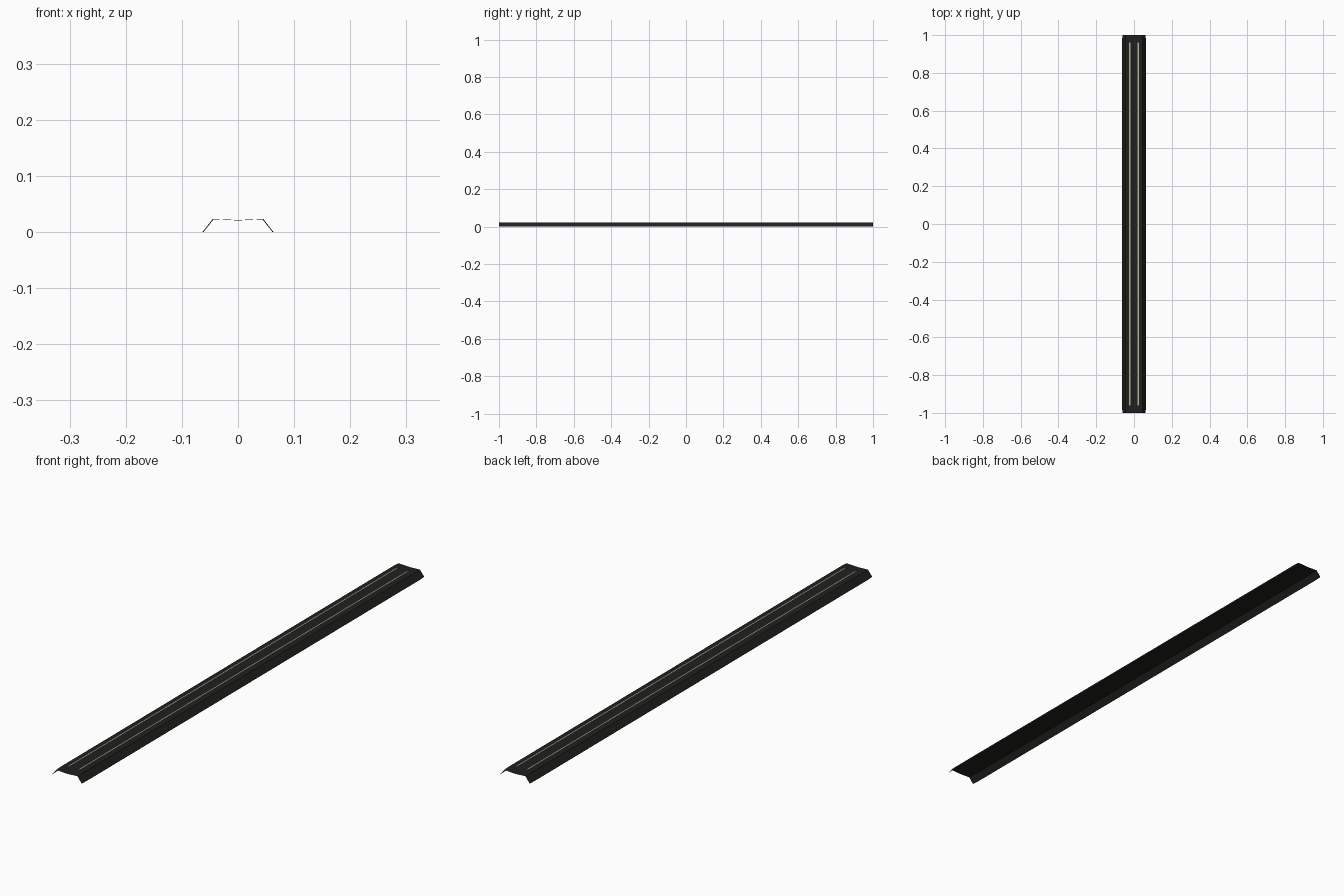
import bpy

if "Cube" in bpy.data.objects:
    bpy.data.objects.remove(bpy.data.objects["Cube"])


def material(name, rgb):
    m = bpy.data.materials.new(name)
    m.diffuse_color = (*rgb, 1)
    m.use_nodes = True
    m.node_tree.nodes["Principled BSDF"].inputs["Base Color"].default_value = m.diffuse_color
    return m


def make(name, verts, faces, mat):
    me = bpy.data.meshes.new(name)
    me.from_pydata(verts, [], faces)
    me.materials.append(mat)
    ob = bpy.data.objects.new(name, me)
    bpy.context.collection.objects.link(ob)
    return ob


black = material("black", (0.014, 0.014, 0.013))
beige = material("beige", (0.5, 0.43, 0.35))

# Thin folded channel with slightly dished top and slightly narrower ends
profile = [(-0.063, 0.0), (-0.045, 0.023), (0.0, 0.021), (0.045, 0.023), (0.063, 0.0)]
stations = [(-1.0, 0.97), (-0.975, 1.0), (0.975, 1.0), (1.0, 0.97)]
n = len(profile)
verts = [(x * s, y, z * s) for y, s in stations for x, z in profile]
faces = [(j * n + i, j * n + i + 1, (j + 1) * n + i + 1, (j + 1) * n + i)
         for j in range(len(stations) - 1) for i in range(n - 1)]
make("channel_strip", verts, faces, black)

# Two pale lines hovering just over the top
for side, x in (("left", -0.022), ("right", 0.022)):
    w, z, l = 0.0035, 0.026, 0.96
    make(side + "_line", [(x - w, -l, z), (x + w, -l, z), (x + w, l, z), (x - w, l, z)],
         [(0, 1, 2, 3)], beige)
